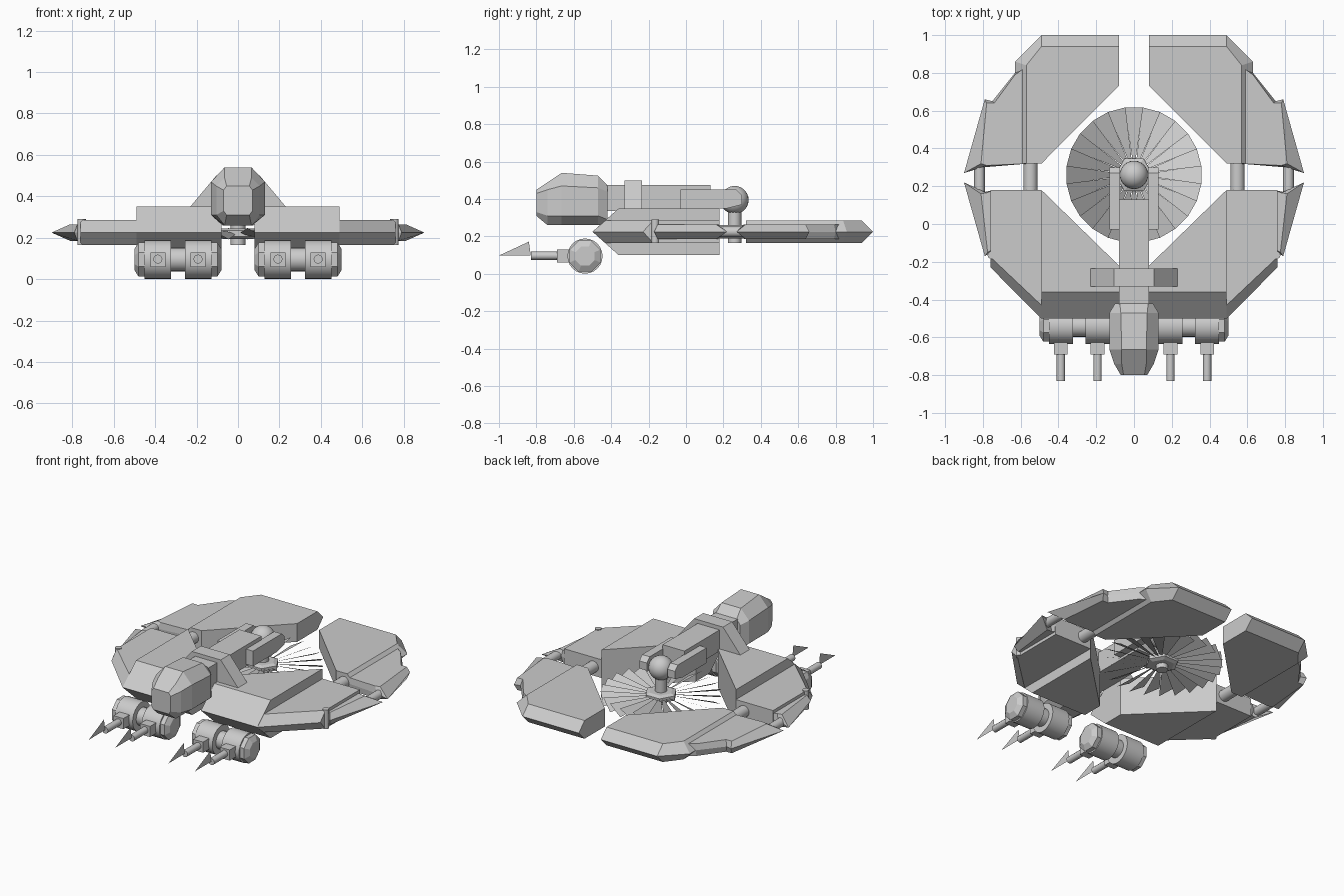
import bpy, bmesh
from math import sin, cos, pi, radians
from mathutils import Vector

if "Cube" in bpy.data.objects:
    bpy.data.objects.remove(bpy.data.objects["Cube"])


def finish(name, bm, mirror=False, smooth=False):
    bmesh.ops.recalc_face_normals(bm, faces=bm.faces)
    me = bpy.data.meshes.new(name)
    bm.to_mesh(me)
    bm.free()
    ob = bpy.data.objects.new(name, me)
    bpy.context.collection.objects.link(ob)
    if smooth:
        for p in me.polygons:
            p.use_smooth = True
        me.set_sharp_from_angle(angle=radians(35))
    if mirror:
        ob.modifiers.new("mirror", 'MIRROR').use_mirror_merge = False
    return ob


def loft(name, rings, mirror=False, smooth=False):
    """Skin closed rings of equal point count and cap both ends."""
    bm = bmesh.new()
    vs = [[bm.verts.new(p) for p in r] for r in rings]
    n = len(rings[0])
    for a, b in zip(vs, vs[1:]):
        for i in range(n):
            j = (i + 1) % n
            bm.faces.new((a[i], a[j], b[j], b[i]))
    bm.faces.new(vs[0])
    bm.faces.new(vs[-1])
    return finish(name, bm, mirror, smooth)


def plate(name, mid, flat, z, half, mirror=True):
    """Plate with a pointed rim: wide outline at z, flat outline above and below."""
    return loft(name, [[(x, y, z - half) for x, y in flat],
                       [(x, y, z) for x, y in mid],
                       [(x, y, z + half) for x, y in flat]], mirror)


def turned(name, c, axis, stations, n, mirror=False, phase=0.0, smooth=True):
    """Turned part along an axis; stations are (offset, radius)."""
    k = 'xyz'.index(axis)
    rings = []
    for t, r in stations:
        ring = []
        for i in range(n):
            a = 2 * pi * i / n + phase
            v = Vector(c)
            v[k] += t
            v[(k + 1) % 3] += r * cos(a)
            v[(k + 2) % 3] += r * sin(a)
            ring.append(v)
        rings.append(ring)
    return loft(name, rings, mirror, smooth)


def box(name, lo, hi, mirror=False):
    (a, b, c), (d, e, f) = lo, hi
    return loft(name, [[(a, b, z), (d, b, z), (d, e, z), (a, e, z)] for z in (c, f)], mirror)


Z = 0.225
# front hull blocks and their thinner outer panels
plate("front_hull", [(.08, -.5), (.49, -.5), (.49, .18), (.08, -.22)],
      [(.08, -.36), (.49, -.36), (.49, .18), (.08, -.22)], Z, .125)
plate("front_outer_panel", [(.49, -.5), (.76, -.23), (.76, .18), (.49, .18)],
      [(.49, -.43), (.76, -.175), (.76, .18), (.49, .18)], Z, .06)
# rear hull plates with bevelled outer strip
plate("rear_hull", [(.08, 1), (.49, 1), (.63, .86), (.63, .32), (.49, .32), (.08, .73)],
      [(.08, .94), (.49, .94), (.57, .84), (.57, .32), (.49, .32), (.08, .73)], Z, .06)
# side fins
plate("rear_fin", [(.56, .84), (.63, .80), (.75, .65), (.79, .66), (.9, .27), (.8, .30), (.56, .32)],
      [(.56, .84), (.63, .79), (.74, .64), (.78, .64), (.81, .32), (.78, .31), (.56, .32)], Z, .04)
plate("front_fin", [(.74, -.14), (.79, -.17), (.9, .22), (.79, .17), (.74, .18)],
      [(.74, -.13), (.775, -.15), (.81, .16), (.78, .165), (.74, .18)], Z, .04)
turned("fin_pin", (.755, -.165, Z), 'z', [(-.06, .02), (.065, .02)], 16, True)
# struts joining front and rear
turned("inner_strut", (.548, .25, Z), 'y', [(-.08, .037), (.08, .037)], 20, True)
turned("outer_strut", (.818, .24, Z), 'y', [(-.08, .028), (.08, .028)], 20, True)

# fan with tilted blades
FX = Vector((0, .26, .22))
bm = bmesh.new()
N, tilt = 24, radians(30)
for i in range(N):
    a = 2 * pi * i / N
    rad = Vector((cos(a), sin(a), 0))
    tan = Vector((-sin(a), cos(a), 0))
    chord = tan * cos(tilt) - Vector((0, 0, sin(tilt)))
    bm.faces.new([bm.verts.new(FX + rad * r + chord * w) for r, w in
                  ((.07, -.008), (.357, -.056), (.357, .056), (.07, .008))])
me = bpy.data.meshes.new("fan_blades")
bm.to_mesh(me)
bm.free()
bpy.context.collection.objects.link(bpy.data.objects.new("fan_blades", me))
turned("fan_hub", FX, 'z', [(-.025, .075), (-.015, .1), (.015, .1), (.025, .075)], 6, smooth=False)
turned("fan_shaft", FX, 'z', [(-.055, .036), (.13, .036)], 12)

# ball joint holding the fan
bm = bmesh.new()
bmesh.ops.create_uvsphere(bm, u_segments=24, v_segments=14, radius=.075)
bmesh.ops.translate(bm, verts=bm.verts, vec=(0, .26, .395))
finish("ball_joint", bm, smooth=True)

# spine, fork arms and saddle bracket
box("spine", (-.08, -.45, .335), (.08, .13, .475))
loft("fork_arm", [[(x, -.03, .35), (x, .22, .35), (x, .30, .37), (x, .30, .42), (x, .27, .45), (x, -.03, .45)]
                  for x in (.075, .13)], True)
loft("saddle_bracket", [[(-.235, y, .345), (.235, y, .345), (.105, y, .5), (-.105, y, .5)]
                        for y in (-.33, -.235)])


# cockpit: octagonal sections along y
def octagon(y, w, wc, z0, z1, z2, z3):
    half = [(wc, z0), (w, z1), (w, z2), (wc, z3)]
    return [(x, y, z) for x, z in half] + [(-x, y, z) for x, z in reversed(half)]


loft("cockpit", [octagon(-.80, .07, .055, .31, .33, .43, .45),
                 octagon(-.74, .105, .065, .26, .31, .45, .49),
                 octagon(-.665, .13, .065, .26, .31, .47, .54),
                 octagon(-.47, .13, .07, .26, .31, .46, .525),
                 octagon(-.42, .10, .075, .26, .29, .44, .475)])

# gun drums
D = (.29, -.54, .095)
turned("drum_core", D, 'x', [(-.17, .057), (.17, .057)], 24, True)
for s in (-1, 1):
    tag = "inner" if s < 0 else "outer"
    turned(tag + "_drum_collar", (D[0] + s * .097, D[1], D[2]), 'x', [(-.064, .094), (.064, .094)], 24, True)
    turned(tag + "_drum_cap", D, 'x', [(s * .155, .09), (s * .19, .09), (s * .21, .055)], 8, True,
           pi / 8, False)
    # gun block, barrel and flat blade tip
    x = D[0] + s * .097
    box(tag + "_gun_block", (x - .036, -.69, .06), (x + .036, -.6, .13), True)
    turned(tag + "_gun_barrel", (x, -.69, .097), 'y', [(.01, .022), (-.14, .022)], 12, True)
    bm = bmesh.new()
    bm.faces.new([bm.verts.new((x, y, z)) for y, z in ((-1, .098), (-.83, .098), (-.84, .172))])
    finish(tag + "_gun_blade", bm, True)
